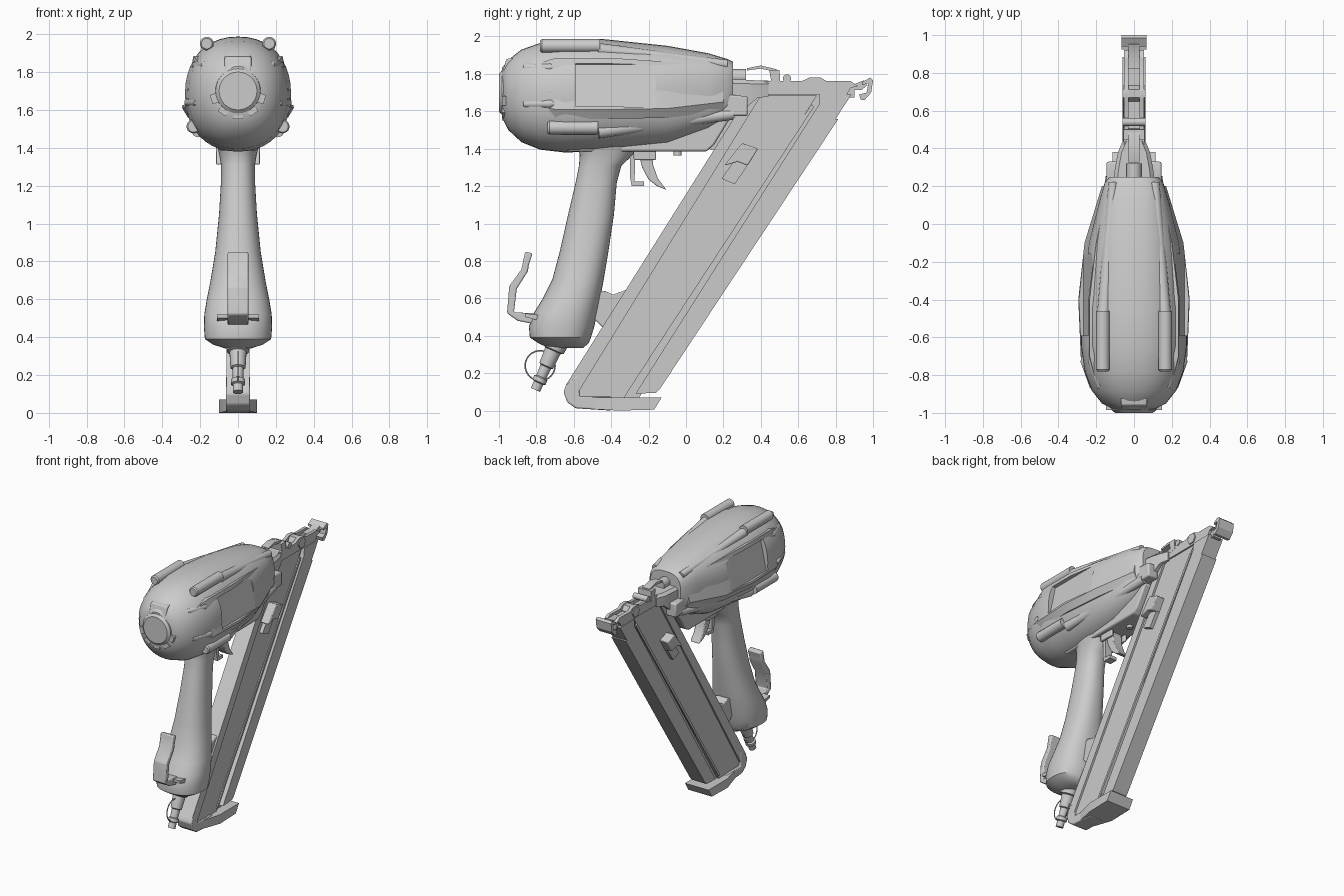
import bpy, bmesh, math
from mathutils import Vector, Matrix


def finish(name, bm, smooth=True, bevel=0):
    bmesh.ops.recalc_face_normals(bm, faces=bm.faces)
    me = bpy.data.meshes.new(name)
    bm.to_mesh(me)
    bm.free()
    ob = bpy.data.objects.new(name, me)
    bpy.context.collection.objects.link(ob)
    if smooth:
        me.shade_smooth()
        me.set_sharp_from_angle(angle=math.radians(32))
    if bevel:
        m = ob.modifiers.new("edge", 'BEVEL')
        m.width, m.segments, m.limit_method = bevel, 2, 'ANGLE'
    return ob


def loft(name, rings, **kw):
    bm = bmesh.new()
    vs = [[bm.verts.new(p) for p in r] for r in rings]
    n = len(vs[0])
    for a, b in zip(vs, vs[1:]):
        for i in range(n):
            bm.faces.new((a[i], a[(i + 1) % n], b[(i + 1) % n], b[i]))
    bm.faces.new(vs[0])
    bm.faces.new(vs[-1])
    return finish(name, bm, **kw)


def prism(name, pts, x0, x1, **kw):
    """Side profile (y, z) extruded across x."""
    return loft(name, [[(x, y, z) for y, z in pts] for x in (x0, x1)], **kw)


def box(name, x, y, z, **kw):
    return prism(name, [(y[0], z[0]), (y[1], z[0]), (y[1], z[1]), (y[0], z[1])], *x, **kw)


def rod(name, stations, n=20, **kw):
    """Round part through (point, radius) stations, all on one axis."""
    ax = Vector(stations[-1][0]) - Vector(stations[0][0])
    q = ax.to_track_quat('Z', 'Y')
    return loft(name, [[Vector(p) + q @ Vector((r * math.cos(t), r * math.sin(t), 0))
                        for t in (math.tau * i / n for i in range(n))]
                       for p, r in stations], **kw)


def oval(a, b, e, n=40):
    out = []
    for i in range(n):
        c, s = math.cos(math.tau * i / n), math.sin(math.tau * i / n)
        out.append((a * math.copysign(abs(c) ** (2 / e), c), b * math.copysign(abs(s) ** (2 / e), s)))
    return out


# Motor housing: oval sections along y (y, half width, top, bottom)
body = loft("motor_housing", [
    [(u, y, (t + b) / 2 + v) for u, v in oval(w, (t - b) / 2, e)]
    for y, w, t, b, e in [
        (-.985, .10, 1.83, 1.57, 2), (-.95, .17, 1.875, 1.50, 2.1), (-.88, .225, 1.93, 1.435, 2.2),
        (-.78, .262, 1.965, 1.395, 2.2), (-.65, .28, 1.985, 1.38, 2.2), (-.45, .28, 1.987, 1.385, 2.2),
        (-.1, .24, 1.95, 1.42, 2.4), (.12, .185, 1.91, 1.50, 2.8), (.22, .155, 1.88, 1.56, 3),
        (.25, .13, 1.865, 1.585, 3)]])

# Flat side pods on the housing
pod = loft("side_pods", [
    [(-a, y, t), (a, y, t), (b, y, k + .05), (b - .03, y, k), (.03 - b, y, k), (-b, y, k + .05)]
    for y, a, b, t, k in [
        (-.84, .20, .225, 1.84, 1.60), (-.70, .235, .282, 1.885, 1.56), (-.4, .235, .295, 1.885, 1.56),
        (-.1, .20, .262, 1.865, 1.565), (.2, .14, .17, 1.83, 1.60)]])

# Recessed rectangular side panels
for s in (-1, 1):
    tilt = math.radians(12)
    nrm = Vector((s * math.cos(tilt), 0, math.sin(tilt)))
    cut = box("panel_cutter", (-.08, .08), (-.215, .215), (-.117, .117), smooth=False)
    cut.matrix_world = (Matrix.Translation(Vector((s * .242, -.375, 1.735)) + nrm * .08)
                        @ Matrix.Rotation(-s * tilt, 4, 'Y'))
    cut.hide_render = True
    cut.hide_viewport = False
    bpy.context.view_layer.update()
    for ob in (body, pod):
        m = ob.modifiers.new("panel", 'BOOLEAN')
        m.operation, m.object, m.solver = 'DIFFERENCE', cut, 'EXACT'
        bpy.context.view_layer.objects.active = ob
        bpy.ops.object.modifier_apply(modifier=m.name)
    bpy.data.objects.remove(cut)

for s in (-1, 1):
    # Housing screws, ridges and cooling ribs
    rod("upper_screw", [((s * .165, -.78, 1.95), .028), ((s * .165, -.77, 1.95), .036),
                        ((s * .165, -.46, 1.95), .036)])
    rod("lower_screw", [((s * .235, -.74, 1.513), .03), ((s * .235, -.73, 1.513), .037),
                        ((s * .235, -.47, 1.513), .037)])
    rod("upper_ridge", [((s * .16, -.47, 1.93), .035), ((s * .11, .22, 1.85), .025)])
    rod("lower_ridge", [((s * .21, -.47, 1.49), .035), ((s * .12, .25, 1.585), .03)])
    for i in range(4):
        z = 1.64 + i * .065
        x = .268 - i * .013
        rod("cooling_rib", [((s * (x - .075), -.88, z), .012), ((s * (x - .055), -.86, z), .022),
                            ((s * (x - .005), -.72, z), .022), ((s * x, -.70, z), .01)], n=12)
    prism("nose_shoulder", [(.12, 1.56), (.22, 1.575), (.33, 1.575), (.33, 1.68), (.22, 1.69), (.12, 1.66)],
          s * .06, s * .145, bevel=.01)

# Rear cap with tab and clip teeth
rod("rear_cap", [((0, -.94, 1.7), .125), ((0, -.985, 1.7), .118), ((0, -1, 1.7), .10)], n=32)
prism("rear_tab", [(-.90, 1.72), (-1, 1.72), (-.985, 1.80), (-.96, 1.88), (-.90, 1.89)], -.07, .07, bevel=.008)
for i in range(5):
    a = math.radians(198 + 36 * i)
    p = Vector((.13 * math.cos(a), -.965, 1.7 + .13 * math.sin(a)))
    t = box("cap_tooth", (-.018, .018), (-.02, .025), (-.025, .025), smooth=False)
    t.matrix_world = Matrix.Translation(p) @ Matrix.Rotation(-a, 4, 'Y')

# Underside block leading to the magazine
prism("underside_block", [(-.68, 1.41), (-.62, 1.385), (.11, 1.385), (.15, 1.42), (.24, 1.57), (.2, 1.62), (-.5, 1.5)],
      -.10, .10, bevel=.01)
prism("magazine_mount", [(.11, 1.40), (.17, 1.39), (.26, 1.53), (.3, 1.60), (.22, 1.60)], -.045, .045)
rod("underside_bolt", [((0, -.045, 1.40), .022), ((0, -.045, 1.365), .022)], n=12)

# Grip: oval sections up z (z, rear y, front y, half width)
loft("grip", [
    [(u, (r + f) / 2 + v, z) for u, v in oval(w, (f - r) / 2, 2.3)]
    for z, r, f, w in [
        (.335, -.735, -.55, .05), (.36, -.79, -.52, .13), (.39, -.835, -.508, .175), (.45, -.84, -.49, .18),
        (.52, -.815, -.475, .178), (.60, -.765, -.458, .165), (.70, -.715, -.44, .145),
        (.85, -.675, -.415, .12), (1.05, -.63, -.385, .10), (1.22, -.59, -.37, .09),
        (1.31, -.572, -.345, .09), (1.37, -.568, -.28, .10), (1.44, -.60, -.23, .12)]])

# Air fitting below the grip and its wire ring
A, B = Vector((0, -.685, .38)), Vector((0, -.805, .11))
rod("air_fitting", [(A.lerp(B, t), r) for t, r in [
    (0, .065), (.2, .06), (.22, .045), (.52, .04), (.54, .03), (.74, .028), (.76, .038), (.84, .038),
    (.86, .027), (1, .027)]])
bpy.ops.mesh.primitive_torus_add(major_radius=.08, minor_radius=.004, major_segments=40, minor_segments=6,
                                 location=(0, -.78, .24), rotation=(0, math.pi / 2, 0))
bpy.context.object.name = "fitting_ring"

# Belt hook
prism("belt_hook", [(-.80, .52), (-.92, .525), (-.905, .65), (-.845, .745), (-.84, .78), (-.82, .84), (-.86, .85),
                    (-.88, .755), (-.945, .665), (-.957, .52), (-.90, .48), (-.80, .46)], -.055, .055, bevel=.008)
prism("hook_bracket", [(-.86, .50), (-.70, .46), (-.70, .50), (-.86, .52)], -.11, .11)

# Trigger, guard and pivot bracket
prism("trigger", [(-.28, 1.41), (-.185, 1.41), (-.175, 1.31), (-.15, 1.24), (-.105, 1.18), (-.155, 1.20),
                  (-.20, 1.235), (-.235, 1.30), (-.25, 1.36)], -.04, .04, bevel=.006)
prism("trigger_lever", [(-.30, 1.40), (-.27, 1.40), (-.275, 1.225), (-.225, 1.225), (-.225, 1.20), (-.29, 1.20),
                        (-.30, 1.25)], -.03, .03)
for s in (-1, 1):
    box("trigger_bracket", (s * .05, s * .07), (-.28, -.16), (1.34, 1.42), bevel=.006)

# Magazine: layered slanted rails
prism("magazine_front_rail", [(-.64, .14), (.26, 1.57), (.34, 1.69), (.405, 1.69), (-.59, .075)], -.062, .062)
prism("magazine_body", [(-.60, .07), (.39, 1.685), (.70, 1.685), (-.33, .07)], -.048, .048)
prism("magazine_groove", [(-.34, .07), (.66, 1.685), (.75, 1.685), (-.25, .07)], -.03, .03)
prism("magazine_rear_rail", [(-.27, .09), (.71, 1.635), (.715, 1.69), (.885, 1.69), (.80, 1.56), (.815, 1.56),
                             (-.14, .115), (-.16, .095)], -.062, .062)
for s in (-1, 1):
    prism("slot_lip", [(-.335, .096), (.67, 1.636), (.685, 1.625), (-.315, .096)], s * .045, s * .056)
    prism("magazine_latch", [(.205, 1.31), (.30, 1.43), (.385, 1.40), (.33, 1.31), (.275, 1.33)],
          s * .04, s * .115, bevel=.006)
    prism("latch_pad", [(.19, 1.24), (.26, 1.34), (.33, 1.31), (.26, 1.21)], s * .04, s * .075)
prism("grip_strut", [(-.50, .50), (-.47, .63), (-.435, .64), (-.39, .62), (-.28, .66), (-.43, .43)], -.05, .05,
      bevel=.006)

# Magazine foot, flaring toward the back
prism("foot_toe", [(-.57, .20), (-.64, .14), (-.655, .10), (-.635, .045), (-.59, .012), (-.40, 0), (-.40, .075),
                   (-.57, .075)], -.064, .064, bevel=.008)
loft("foot_heel", [[(-w, y, b), (w, y, b), (w, y + d, .07), (-w, y + d, .07)]
                   for y, w, b, d in [(-.50, .064, .008, 0), (-.36, .10, 0, 0), (-.17, .10, .005, .04)]])

# Nose: mount, track and work contact tip
loft("nose_mount", [[(-w, y, b), (w, y, b), (w, y, t - .02), (w - .02, y, t), (.02 - w, y, t), (-w, y, t - .02)]
                    for y, w, b, t in [(.22, .11, 1.60, 1.77), (.30, .10, 1.60, 1.77), (.38, .085, 1.67, 1.765),
                                       (.44, .06, 1.68, 1.765)]])
box("nose_track", (-.035, .035), (.25, .90), (1.675, 1.735))
for s in (-1, 1):
    prism("track_rail", [(.40, 1.69), (.40, 1.762), (.62, 1.762), (.66, 1.78), (.72, 1.78), (.75, 1.762),
                         (.88, 1.762), (.92, 1.735), (.88, 1.725), (.86, 1.69)], s * .03, s * .054)
rod("adjust_knob", [((0, .25, 1.785), .04), ((0, .32, 1.785), .04)], n=16)
prism("spring_clip", [(.325, 1.83), (.40, 1.845), (.485, 1.825), (.485, 1.81), (.40, 1.828), (.325, 1.818)], -.03, .03)
prism("release_lever", [(.43, 1.75), (.455, 1.765), (.445, 1.82), (.50, 1.82), (.505, 1.74), (.45, 1.735)], -.055, .055)
rod("lever_pin", [((-.06, .54, 1.775), .022), ((.06, .54, 1.775), .022)], n=16)
rod("track_nut", [((-.062, .69, 1.74), .042), ((.062, .69, 1.74), .042)], n=6)
prism("tip_neck", [(.82, 1.715), (.94, 1.715), (.97, 1.74), (.95, 1.765), (.90, 1.745), (.82, 1.745)], -.03, .03)
prism("contact_tip", [(.925, 1.69), (.935, 1.66), (.955, 1.66), (.99, 1.70), (1, 1.765), (.985, 1.78), (.94, 1.755),
                      (.94, 1.74), (.975, 1.75), (.965, 1.70)], -.065, .065)
